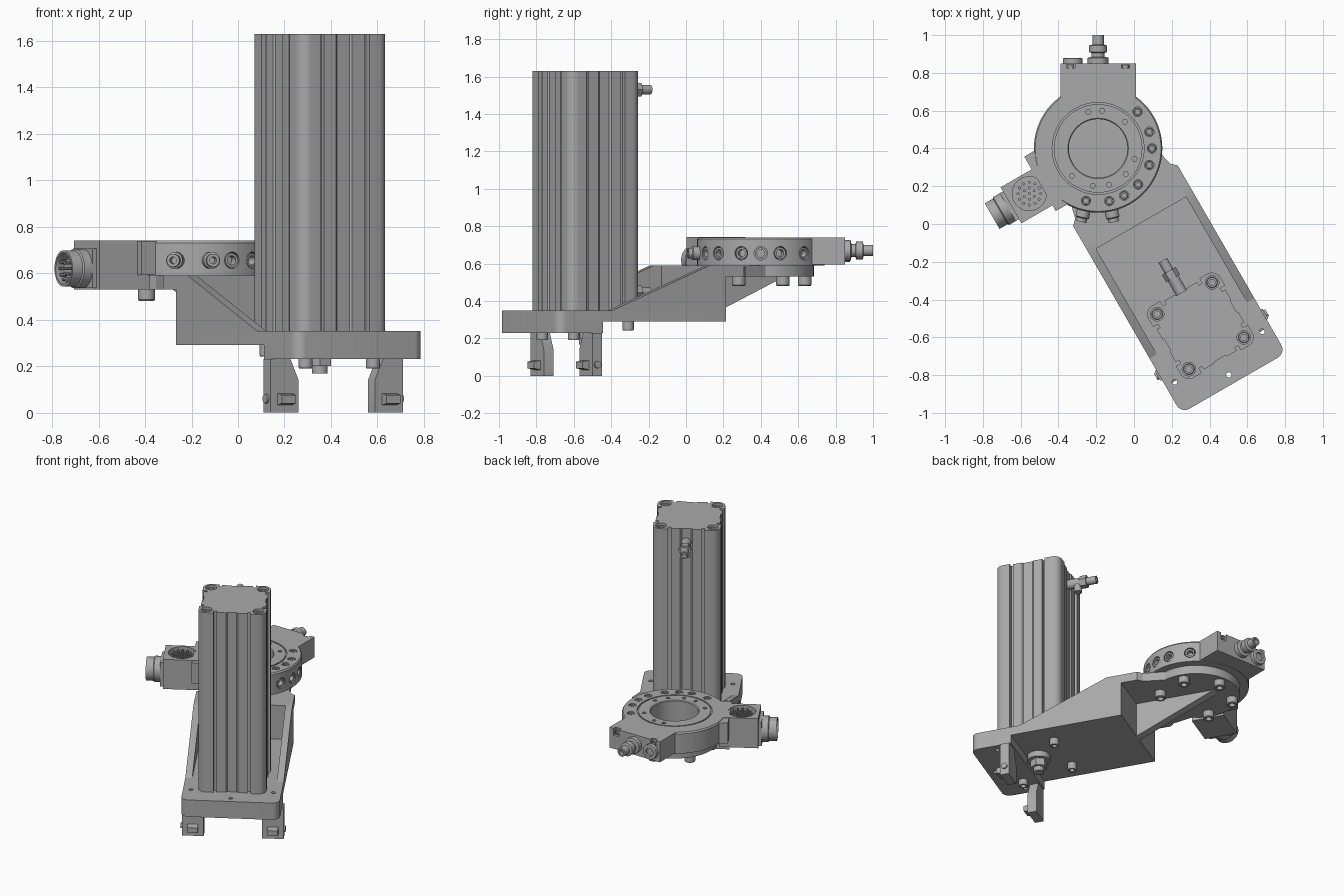
import bpy, bmesh
from math import sin, cos, radians, pi
from mathutils import Matrix, Vector

if "Cube" in bpy.data.objects:
    bpy.data.objects.remove(bpy.data.objects["Cube"], do_unlink=True)

gray = bpy.data.materials.new("machined_gray")
gray.use_nodes = True
gray.diffuse_color = (0.4, 0.4, 0.4, 1)
gray.node_tree.nodes["Principled BSDF"].inputs["Base Color"].default_value = (0.4, 0.4, 0.4, 1)

# Frames: RING is upright at the ring centre, ARM is turned along the bracket
RING = Matrix.Translation((-0.19, 0.40, 0))
ARM = RING @ Matrix.Rotation(radians(30), 4, 'Z')
SIDE = Matrix(((0, 0, 1, 0), (1, 0, 0, 0), (0, 1, 0, 0), (0, 0, 0, 1)))   # profile in y, z
FRONT = Matrix(((1, 0, 0, 0), (0, 0, 1, 0), (0, 1, 0, 0), (0, 0, 0, 1)))  # profile in x, z


def finish(name, bm):
    bmesh.ops.recalc_face_normals(bm, faces=bm.faces)
    mesh = bpy.data.meshes.new(name)
    bm.to_mesh(mesh)
    bm.free()
    mesh.materials.append(gray)
    ob = bpy.data.objects.new(name, mesh)
    bpy.context.collection.objects.link(ob)
    return ob


def prism(name, pts, lo, hi, place=ARM):
    bm = bmesh.new()
    rows = [[bm.verts.new(place @ Vector((x, y, z))) for x, y in pts] for z in (lo, hi)]
    bm.faces.new(rows[0])
    bm.faces.new(rows[1])
    n = len(pts)
    for i in range(n):
        j = (i + 1) % n
        bm.faces.new((rows[0][i], rows[0][j], rows[1][j], rows[1][i]))
    return finish(name, bm)


def box(name, x, y, z, place=ARM):
    return prism(name, [(x[0], y[0]), (x[1], y[0]), (x[1], y[1]), (x[0], y[1])], *z, place)


def lathe(name, profile, places, seg=32):
    """Turn a closed (radius, height) profile around z, once for each place."""
    bm = bmesh.new()
    for m in places:
        rows = []
        for r, h in profile:
            if r == 0:
                rows.append([bm.verts.new(m @ Vector((0, 0, h)))] * seg)
            else:
                rows.append([bm.verts.new(m @ Vector((r * cos(2 * pi * i / seg), r * sin(2 * pi * i / seg), h)))
                             for i in range(seg)])
        for a, b in zip(rows, rows[1:] + rows[:1]):
            for i in range(seg):
                j = (i + 1) % seg
                vs = list(dict.fromkeys((a[i], a[j], b[j], b[i])))
                if len(vs) > 2:
                    bm.faces.new(vs)
    return finish(name, bm)


def rod(name, r, length, places, seg=24):
    return lathe(name, [(0, 0), (r, 0), (r, length), (0, length)], places, seg)


def screw(name, r, h, places):
    s = r * 0.55
    return lathe(name, [(0, 0), (r, 0), (r, h * 0.9), (r * 0.9, h), (s, h), (s, h * 0.5), (0, h * 0.5)], places, 24)


def aim(frame, p, d=(0, 0, 1)):
    return frame @ Matrix.Translation(p) @ Vector(d).to_track_quat('Z', 'Y').to_matrix().to_4x4()


def polar(r, deg, z):
    return (r * cos(radians(deg)), r * sin(radians(deg)), z)


def arc(cx, cy, r, a, b, n=8):
    return [(cx + r * cos(radians(a + (b - a) * i / n)), cy + r * sin(radians(a + (b - a) * i / n))) for i in range(n + 1)]


def cut(ob, *cutters):
    for c in cutters:
        c.hide_render = True
        mod = ob.modifiers.new("cut", 'BOOLEAN')
        mod.object, mod.solver = c, 'EXACT'
    mesh = bpy.data.meshes.new_from_object(ob.evaluated_get(bpy.context.evaluated_depsgraph_get()))
    ob.modifiers.clear()
    ob.data = mesh
    for c in cutters:
        bpy.data.objects.remove(c, do_unlink=True)


# Bracket: base, lower plate, sloped walls, end wall, round top plate and rib
W, FRONT_Y = 0.32, -1.435
front_edge = arc(-W + 0.05, FRONT_Y + 0.05, 0.05, 180, 270) + arc(W - 0.05, FRONT_Y + 0.05, 0.05, 270, 360)
base = prism("base_plate", front_edge + [(W, -0.42), (-W, -0.42)], 0.29, 0.35)
lower = prism("lower_plate", front_edge + [(W, -1.16), (-W, -1.16)], 0.23, 0.29)
for plate in (base, lower):
    cut(plate, rod("hole_cutter", 0.014, 0.3, [aim(ARM, p) for p in
                   ((-0.267, -1.273, 0.15), (0, -1.384, 0.15), (0.267, -1.273, 0.15))], 16))
wall = [(-1.1, 0.29), (-1.1, 0.35), (-0.5, 0.59), (-0.4, 0.59), (-0.4, 0.29)]
for side, lo, hi in (("right", -W, -0.275), ("left", 0.275, W)):
    prism(side + "_wall", wall, lo, hi, ARM @ SIDE)
box("end_wall", (-0.28, 0.28), (-0.455, -0.4), (0.29, 0.59))
prism("top_plate", [(-W, -0.455), (W, -0.455), (W, -0.29), (0.29, -0.26)]
      + arc(0, 0, 0.285, -25, 205, 40) + [(-0.29, -0.26), (-W, -0.29)], 0.53, 0.59)
prism("support_rib", [(-0.41, 0.29), (-0.4, 0.29), (0.13, 0.53), (0.13, 0.54), (-0.41, 0.54)], -0.03, 0.03, ARM @ SIDE)

# Extruded column with round corner lobes and slots
COL = ARM @ Matrix.Translation((0, -1.084, 0))
h, b = 0.22, 0.168
quarter = arc(b, b, 0.052, 0, 90) + [(0.12, h), (0.12, h - 0.03), (0.1, h - 0.03), (0.1, h - 0.01)]
quarter += [(0.04, h - 0.01), (0.03, h - 0.018), (-0.03, h - 0.018), (-0.04, h - 0.01)]
quarter += [(-x, y) for x, y in reversed(quarter[9:13])]
profile = []
for k in range(4):
    c, s = (1, 0, -1, 0)[k], (0, 1, 0, -1)[k]
    profile += [(x * c - y * s, x * s + y * c) for x, y in quarter]
column = prism("column", profile, 0.35, 1.63, COL)
corners = [(x, y) for x in (-b, b) for y in (-b, b)]
cut(column, rod("bolt_cutter", 0.036, 0.1, [aim(COL, (x, y, 1.59)) for x, y in corners]))
screw("column_top_bolts", 0.029, 0.03, [aim(COL, (x, y, 1.588)) for x, y in corners])
screw("column_bottom_bolts", 0.03, 0.05, [aim(COL, (x, y, 0.292 if y > 0 else 0.24), (0, 0, -1)) for x, y in corners])

# Drain fitting under the column
rod("drain_flange", 0.075, 0.04, [aim(COL, (0, 0, 0.25))])
rod("drain_nut", 0.055, 0.06, [aim(COL, (0, 0, 0.2))], 6)
rod("drain_tip", 0.034, 0.04, [aim(COL, (0, 0, 0.168))])

# Hose fittings on the back of the column
for name, z in (("upper", 1.53), ("lower", 0.445)):
    rod(name + "_elbow_body", 0.032, 0.1, [aim(COL, (0, 0.19, z), (0, 1, 0))])
    rod(name + "_elbow_nut", 0.042, 0.045, [aim(COL, (0, 0.29, z), (0, 1, 0))], 6)
    lathe(name + "_elbow_tip", [(0, 0), (0.026, 0), (0.026, 0.07), (0.016, 0.07), (0.016, 0.03), (0, 0.03)],
          [aim(COL, (0, 0.33, z), (0, 1, 0))])
rod("upper_elbow_outlet", 0.026, 0.07, [aim(COL, (0, 0.27, 1.53), (0, 0, -1))])

# Legs with a clip on each
for side, s in (("right", -1), ("left", 1)):
    prism(side + "_leg", [(s * x, z) for x, z in ((0.19, 0), (0.33, 0), (0.33, 0.23), (0.23, 0.23), (0.19, 0.14))],
          -1.23, -1.17, ARM @ FRONT)
    prism(side + "_leg_clip", [(-1.27, 0.04), (-1.22, 0.03), (-1.22, 0.085), (-1.27, 0.075)],
          s * 0.26 - 0.035, s * 0.26 + 0.035, ARM @ SIDE)
    rod(side + "_leg_pin", 0.02, 0.02, [aim(ARM, (s * 0.32, -1.2, 0.06), (s, 0, 0))])

# Ring body with groove, screw holes and radial ports
ring = lathe("ring_body", [(0.155, 0.59), (0.34, 0.59), (0.34, 0.73), (0.333, 0.74), (0.243, 0.74), (0.243, 0.73),
                           (0.234, 0.73), (0.234, 0.74), (0.16, 0.74), (0.155, 0.735)], [RING], 96)
ports = [43, 18, 0, -18, -42, -61, -78, -103]
small = [105, 84, 45, -16, -43, -73, -98, -134]
cut(ring,
    rod("top_cutter", 0.025, 0.06, [aim(RING, polar(0.285, a, 0.71)) for a in ports]),
    rod("small_cutter", 0.014, 0.06, [aim(RING, polar(0.2, a, 0.72)) for a in small], 6),
    rod("port_cutter", 0.036, 0.1, [aim(RING, polar(0.3, a, 0.655), polar(1, a, 0)) for a in ports]))
screw("ring_screws", 0.021, 0.027, [aim(RING, polar(0.285, a, 0.709)) for a in ports])
lathe("port_sleeves", [(0.02, 0), (0.031, 0), (0.031, 0.036), (0.02, 0.036)],
      [aim(RING, polar(0.299, a, 0.655), polar(1, a, 0)) for a in ports[:6]])
lathe("port_fittings", [(0, 0), (0.036, 0), (0.036, 0.075), (0.028, 0.08), (0.028, 0.1), (0.015, 0.1), (0.015, 0.06), (0, 0.06)],
      [aim(RING, polar(0.299, a, 0.655), polar(1, a, 0)) for a in ports[6:]])
screw("underside_bolts", 0.036, 0.05, [aim(RING, polar(0.235, a, 0.531), (0, 0, -1)) for a in range(-30, 211, 60)])

# Back block with hose fitting and plug
back = box("back_block", (-0.198, 0.2), (0.26, 0.45), (0.595, 0.74), RING)
cut(back, *[box("notch_cutter", (x - 0.022, x + 0.022), (0.425, 0.5), (0.69, 0.8), RING) for x in (-0.145, 0.145)])
screw("back_block_screws", 0.018, 0.02, [aim(RING, (x, 0.424, 0.715), (0, 1, 0)) for x in (-0.145, 0.145)])
lathe("back_hose_fitting", [(0, 0), (0.055, 0), (0.055, 0.03), (0.035, 0.035), (0.035, 0.055), (0.047, 0.06), (0.047, 0.095),
                            (0.03, 0.1), (0.03, 0.15), (0.018, 0.15), (0.018, 0.12), (0, 0.12)],
      [aim(RING, (0, 0.45, 0.67), (0, 1, 0))])
screw("back_plug", 0.052, 0.03, [aim(RING, (-0.135, 0.448, 0.66), (0, 1, 0))])

# Connector block with pin recess and round socket
box("connector_flange", (-0.36, -0.26), (-0.175, 0.158), (0.592, 0.738))
block = box("connector_block", (-0.55, -0.3), (-0.14, 0.08), (0.53, 0.741))
cut(block, rod("recess_cutter", 0.09, 0.1, [aim(ARM, (-0.435, -0.025, 0.7))], 40))
grid = [(0, 0)] + [polar(r, 360 * i / n, 0)[:2] for r, n in ((0.03, 6), (0.06, 12)) for i in range(n)]
rod("recess_pins", 0.008, 0.035, [aim(ARM, (x - 0.435, y - 0.025, 0.698)) for x, y in grid], 8)
box("socket_plate", (-0.57, -0.545), (-0.115, 0.055), (0.535, 0.705))
lathe("socket_shell", [(0, 0), (0.085, 0), (0.085, 0.045), (0.078, 0.05), (0.078, 0.1), (0.068, 0.1), (0.068, 0.06), (0, 0.06)],
      [aim(ARM, (-0.565, -0.03, 0.62), (-1, 0, 0))], 40)
rod("socket_pins", 0.007, 0.03, [aim(ARM, (-0.624, x * 0.9 - 0.03, y * 0.9 + 0.62), (-1, 0, 0)) for x, y in grid], 8)

# Smooth the round parts and keep the edges sharp
bpy.ops.object.select_all(action='DESELECT')
for ob in bpy.context.collection.objects:
    if ob.type == 'MESH' and gray.name in ob.data.materials:
        ob.select_set(True)
        bpy.context.view_layer.objects.active = ob
bpy.ops.object.shade_smooth_by_angle(angle=radians(30))
